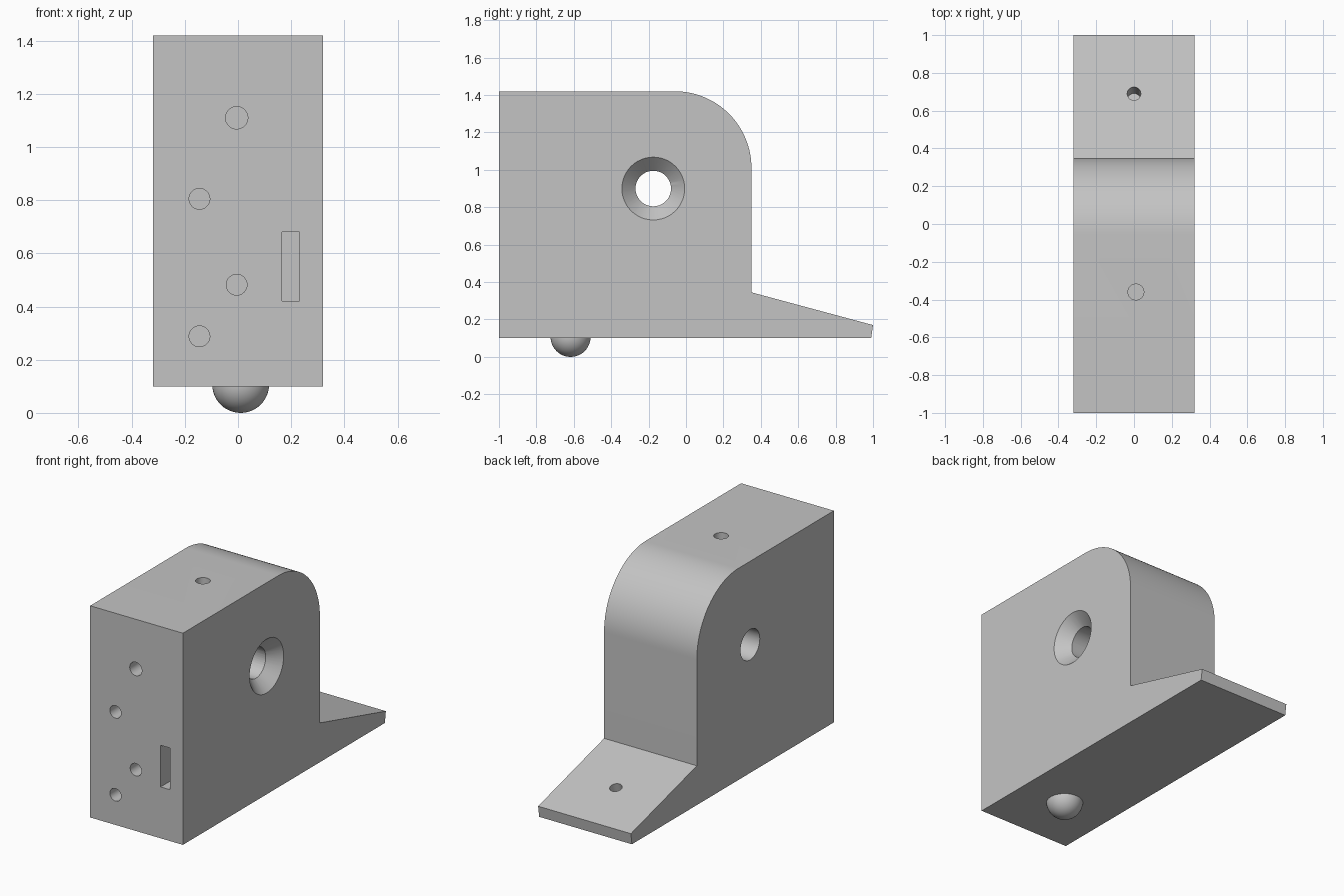
import bpy, bmesh
from math import sin, cos, pi, atan2
from mathutils import Vector

cube = bpy.data.objects.get("Cube")
if cube:
    bpy.data.objects.remove(cube, do_unlink=True)

grey = bpy.data.materials.new("plain grey")
grey.use_nodes = True
grey.diffuse_color = (0.55, 0.55, 0.55, 1)
grey.node_tree.nodes["Principled BSDF"].inputs["Base Color"].default_value = grey.diffuse_color

HALF, BASE, TOP = 0.32, 0.10, 1.42


def add_object(name, bm):
    bmesh.ops.recalc_face_normals(bm, faces=bm.faces)
    mesh = bpy.data.meshes.new(name)
    bm.to_mesh(mesh)
    bm.free()
    mesh.materials.append(grey)
    obj = bpy.data.objects.new(name, mesh)
    bpy.context.collection.objects.link(obj)
    return obj


def activate(obj):
    bpy.ops.object.select_all(action='DESELECT')
    obj.select_set(True)
    bpy.context.view_layer.objects.active = obj


def cut(body, cutter):
    cutter.hide_render = True
    activate(body)
    mod = body.modifiers.new(cutter.name, 'BOOLEAN')
    mod.operation, mod.solver, mod.object = 'DIFFERENCE', 'EXACT', cutter
    bpy.ops.object.modifier_apply(modifier=mod.name)
    bpy.data.objects.remove(cutter, do_unlink=True)


def bore(body, name, mouth, direction, depth, r_mouth, r_end=None):
    """Drill a round or tapered hole from mouth along direction."""
    r_end = r_end or r_mouth
    d = Vector(direction).normalized()
    over = 0.02
    grow = (r_mouth - r_end) / depth * over
    bm = bmesh.new()
    bmesh.ops.create_cone(bm, cap_ends=True, segments=48, radius1=r_mouth + grow,
                          radius2=r_end, depth=depth + over)
    bm.transform(d.to_track_quat('Z', 'Y').to_matrix().to_4x4())
    bmesh.ops.translate(bm, verts=bm.verts, vec=Vector(mouth) + d * (depth - over) / 2)
    cut(body, add_object(name, bm))


# Main block with rounded shoulder and sloping toe, extruded across x
R = 0.41
HEEL, TOE = (0.35, 0.345), (1.0, 0.17)
profile = [(-1, BASE), (0.99, BASE), TOE, HEEL]
profile += [(HEEL[0] - R + R * cos(a), TOP - R + R * sin(a))
            for a in (i * pi / 64 for i in range(33))]
profile.append((-1, TOP))
bm = bmesh.new()
face = bm.faces.new([bm.verts.new((-HALF, y, z)) for y, z in profile])
ext = bmesh.ops.extrude_face_region(bm, geom=[face])
bmesh.ops.translate(bm, vec=(2 * HALF, 0, 0),
                    verts=[v for v in ext["geom"] if isinstance(v, bmesh.types.BMVert)])
block = add_object("bracket_block", bm)

# Countersunk cross hole
bore(block, "cross_hole", (HALF, -0.175, 0.9), (-1, 0, 0), 0.7, 0.095)
bore(block, "countersink", (HALF, -0.175, 0.9), (-1, 0, 0), 0.073, 0.168, 0.095)

# Blind holes in the front face
for x, z, r in [(-0.005, 1.11, 0.042), (-0.145, 0.805, 0.039),
                (-0.005, 0.482, 0.039), (-0.145, 0.288, 0.039)]:
    bore(block, "front_hole", (x, -1, z), (0, 1, 0), 0.25, r)

# Blind holes in the top and square to the toe slope
bore(block, "top_hole", (0.01, -0.36, TOP), (0, 0, -1), 0.25, 0.042)
slope = atan2(HEEL[1] - TOE[1], TOE[0] - HEEL[0])
bore(block, "toe_hole", (0, 0.69, 0.253), (0, -sin(slope), -cos(slope)), 0.13, 0.036)

# Narrow slot in the front face
bm = bmesh.new()
bmesh.ops.create_cube(bm, size=1)
bmesh.ops.scale(bm, verts=bm.verts, vec=(0.065, 0.4, 0.26))
bmesh.ops.translate(bm, verts=bm.verts, vec=(0.198, -1, 0.55))
cut(block, add_object("front_slot", bm))

# Dome under the base
bm = bmesh.new()
bmesh.ops.create_uvsphere(bm, u_segments=48, v_segments=24, radius=0.107)
bmesh.ops.translate(bm, verts=bm.verts, vec=(0.01, -0.617, 0.107))
bmesh.ops.bisect_plane(bm, geom=bm.verts[:] + bm.edges[:] + bm.faces[:],
                       plane_co=(0, 0, BASE), plane_no=(0, 0, 1), clear_outer=True)
dome = add_object("base_dome", bm)

for obj in (block, dome):
    activate(obj)
    bpy.ops.object.shade_smooth_by_angle(angle=pi / 6)
# Keep the slope-free flat sides crisp
block.data.update()
